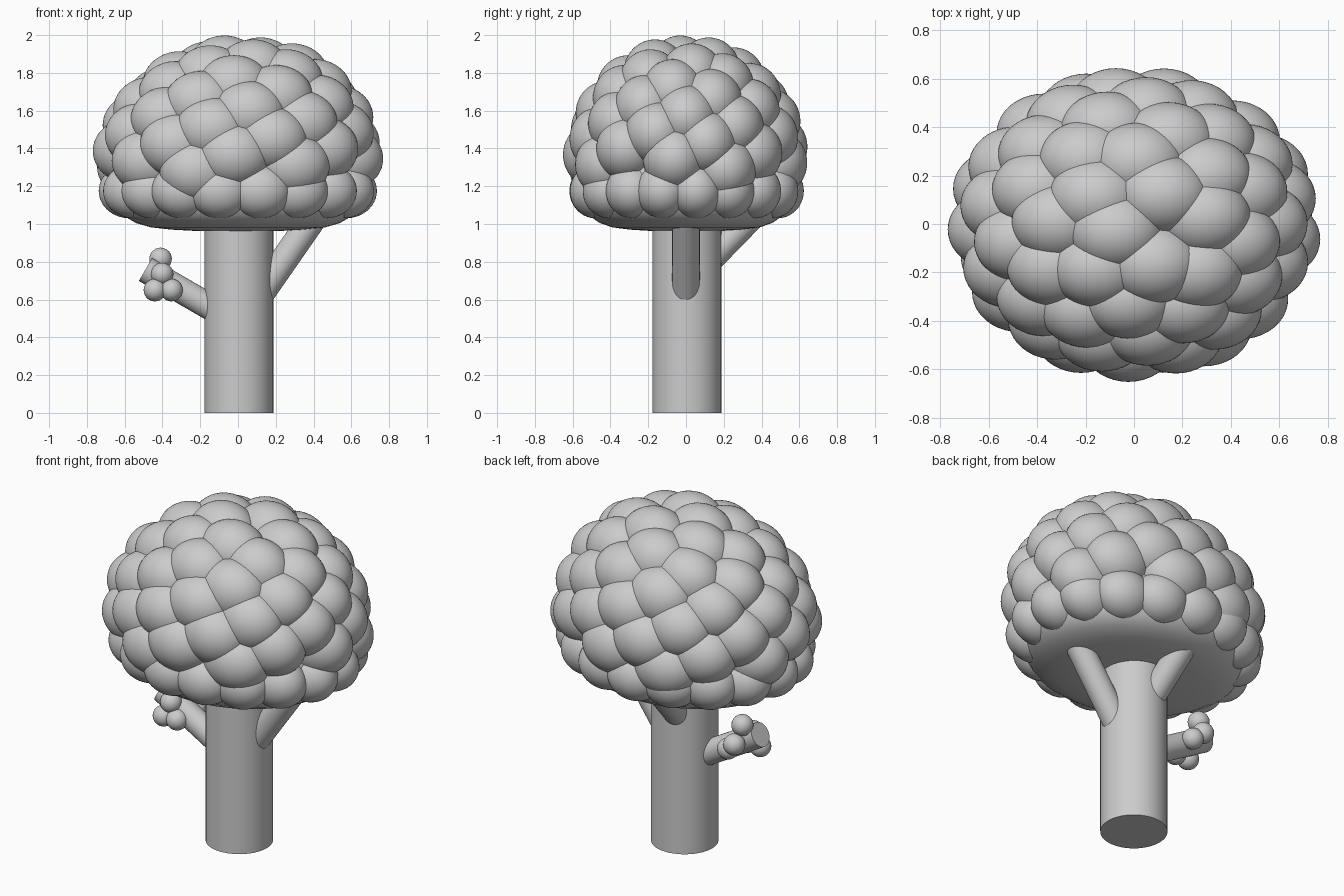
import bpy, bmesh, math
from mathutils import Vector, Matrix

if "Cube" in bpy.data.objects:
    bpy.data.objects.remove(bpy.data.objects["Cube"])


def finish(name, bm):
    mesh = bpy.data.meshes.new(name)
    bmesh.ops.recalc_face_normals(bm, faces=bm.faces)
    bm.to_mesh(mesh)
    bm.free()
    ob = bpy.data.objects.new(name, mesh)
    bpy.context.collection.objects.link(ob)
    bpy.ops.object.select_all(action='DESELECT')
    ob.select_set(True)
    bpy.context.view_layer.objects.active = ob
    bpy.ops.object.shade_smooth_by_angle(angle=math.radians(40))
    return ob


def rod(name, start, end, radius):
    a, b = Vector(start), Vector(end)
    d = b - a
    m = Matrix.Translation((a + b) / 2) @ d.to_track_quat('Z', 'Y').to_matrix().to_4x4()
    bm = bmesh.new()
    bmesh.ops.create_cone(bm, cap_ends=True, segments=48, radius1=radius,
                          radius2=radius, depth=d.length, matrix=m)
    return finish(name, bm)


def balls(name, centres, radii, detail):
    bm = bmesh.new()
    for c in centres:
        m = Matrix.Translation(c) @ Matrix.Diagonal((*radii, 1))
        bmesh.ops.create_icosphere(bm, subdivisions=detail, radius=1, matrix=m)
    return finish(name, bm)


# Trunk and branches
rod("trunk", (0.005, 0.005, 0), (0.005, 0.005, 1.1), 0.182)
rod("right_branch", (0.08, 0, 0.574), (0.42, 0, 1.063), 0.073)
rod("back_branch", (-0.02, 0.06, 0.747), (-0.07, 0.38, 1.075), 0.073)
rod("left_branch", (-0.08, 0, 0.522), (-0.49, 0, 0.759), 0.07)

# Small leaf cluster on the left branch
balls("branch_leaves", [Vector(p) for p in (
    (-0.41, 0.055, 0.815), (-0.402, -0.055, 0.735), (-0.44, -0.07, 0.65),
    (-0.352, -0.07, 0.65), (-0.395, 0.11, 0.717), (-0.34, 0.09, 0.67))],
    (0.06, 0.06, 0.06), 3)

# Crown: overlapping puffs spread in a golden-angle spiral over an ellipsoid
SIZE = Vector((0.77, 0.65, 0.675))
centres = []
for i in range(54):
    nz = 1 - 2 * (i + 1) / 97
    ring = math.sqrt(1 - nz * nz)
    ang = math.radians(198 - 137.508 * i)
    centres.append(Vector((0.75 * SIZE.x * ring * math.cos(ang) + 0.04 * max(nz, 0) ** 2,
                           0.75 * SIZE.y * ring * math.sin(ang),
                           1.33 + 0.75 * SIZE.z * nz)))
balls("crown_puffs", centres, SIZE * 0.255, 4)

# Lowest row of smaller puffs around the rim
row = [Vector((0.745 * SIZE.x * math.cos(a), 0.745 * SIZE.y * math.sin(a), 1.175))
       for a in (math.tau * (k + 0.3) / 17 for k in range(17))]
balls("crown_rim_puffs", row, SIZE * 0.215, 4)

# Smooth crown core with a flattened underside, lathed and squeezed in y
profile = [(0, 0.96), (0.2, 0.962), (0.35, 0.97), (0.46, 0.982), (0.54, 1.005),
           (0.6, 1.04), (0.635, 1.09), (0.65, 1.17), (0.64, 1.27), (0.58, 1.42),
           (0.45, 1.6), (0.25, 1.74), (0, 1.8)]
bm = bmesh.new()
verts = [bm.verts.new((r, 0, z)) for r, z in profile]
edges = [bm.edges.new(pair) for pair in zip(verts, verts[1:])]
bmesh.ops.spin(bm, geom=verts + edges, cent=(0, 0, 0), axis=(0, 0, 1),
               angle=2 * math.pi, steps=64)
bmesh.ops.remove_doubles(bm, verts=bm.verts, dist=0.0005)
bmesh.ops.scale(bm, vec=(1, 0.845, 1), verts=bm.verts)
finish("crown_core", bm)
